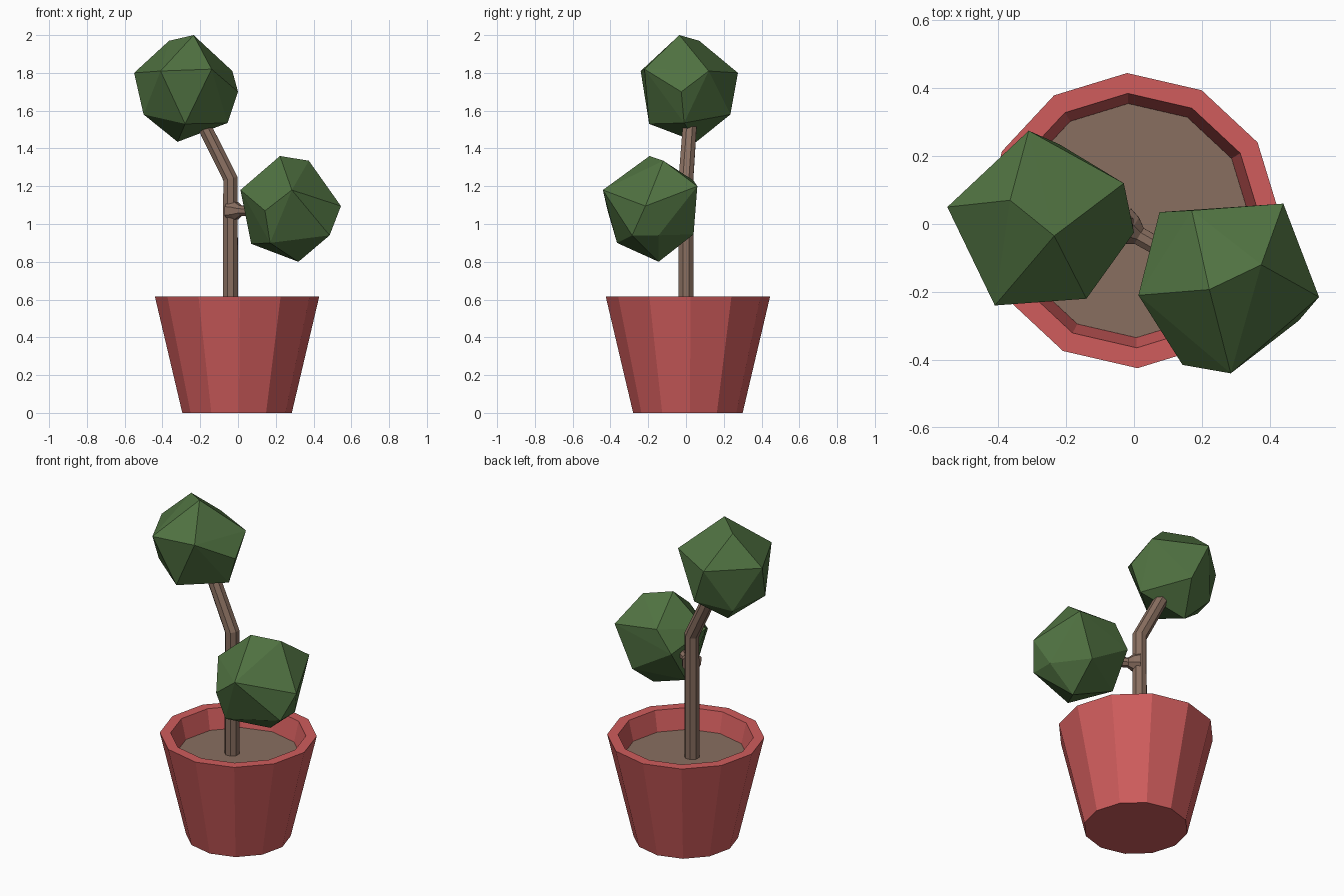
import bpy, bmesh, math
from mathutils import Vector

if "Cube" in bpy.data.objects:
    bpy.data.objects.remove(bpy.data.objects["Cube"])


def material(name, rgb):
    m = bpy.data.materials.new(name)
    m.diffuse_color = (*rgb, 1)
    m.use_nodes = True
    m.node_tree.nodes["Principled BSDF"].inputs["Base Color"].default_value = m.diffuse_color
    return m


RED = material("red_clay", (0.63, 0.108, 0.108))
BROWN = material("brown", (0.25, 0.158, 0.117))
GREEN = material("leaf_green", (0.08, 0.168, 0.053))


def finish(name, bm, mat):
    bmesh.ops.recalc_face_normals(bm, faces=bm.faces)
    me = bpy.data.meshes.new(name)
    bm.to_mesh(me)
    bm.free()
    me.materials.append(mat)
    ob = bpy.data.objects.new(name, me)
    bpy.context.collection.objects.link(ob)
    return ob


def bridge(bm, rings):
    n = len(rings[0])
    for a, b in zip(rings, rings[1:]):
        for i in range(n):
            j = (i + 1) % n
            bm.faces.new((a[i], a[j], b[j], b[i]))


def lathe(name, profile, mat, sides=12, turn=2):
    bm = bmesh.new()
    rings = []
    for r, z in profile:
        angles = [math.radians(turn + 360 * i / sides) for i in range(sides)]
        rings.append([bm.verts.new((-0.005 + r * math.cos(a), 0.01 + r * math.sin(a), z))
                      for a in angles])
    bridge(bm, rings)
    bm.faces.new(rings[0])
    bm.faces.new(rings[-1])
    return finish(name, bm, mat)


def tube(name, path, radii, mat, sides=8):
    bm = bmesh.new()
    pts = [Vector(p) for p in path]
    rings = []
    for i, (p, r) in enumerate(zip(pts, radii)):
        d = (pts[min(i + 1, len(pts) - 1)] - p).normalized() + (p - pts[max(i - 1, 0)]).normalized()
        d.normalize()
        u = Vector((0, 1, 0.01)).cross(d).normalized()
        v = d.cross(u)
        angles = [2 * math.pi * (k + 0.5) / sides for k in range(sides)]
        rings.append([bm.verts.new(p + r * (u * math.cos(a) + v * math.sin(a))) for a in angles])
    bridge(bm, rings)
    bm.faces.new(rings[0])
    bm.faces.new(rings[-1])
    return finish(name, bm, mat)


def faceted_ball(name, points, mat):
    bm = bmesh.new()
    for p in points:
        bm.verts.new(p)
    bmesh.ops.convex_hull(bm, input=bm.verts)
    bmesh.ops.delete(bm, geom=[v for v in bm.verts if not v.link_faces], context='VERTS')
    return finish(name, bm, mat)


# Pot with thick rim, and soil inside
lathe("pot", [(0.29, 0), (0.435, 0.615), (0.375, 0.615), (0.345, 0.49)], RED)
lathe("soil", [(0.34, 0.47), (0.345, 0.495)], BROWN)

# Bent trunk and side branch with a flared root
tube("trunk", [(-0.04, 0, 0.48), (-0.04, 0, 1.24), (-0.215, 0.025, 1.59)],
     [0.043, 0.042, 0.039], BROWN)
tube("side_branch", [(-0.04, 0, 1.07), (-0.01, -0.02, 1.07), (0.015, -0.035, 1.07), (0.2, -0.14, 1.07)],
     [0.06, 0.05, 0.029, 0.027], BROWN)

# Irregular faceted foliage
faceted_ball("upper_foliage", [
    (-0.235, -0.035, 2.0), (-0.365, 0.07, 1.97), (-0.55, 0.05, 1.8), (-0.41, -0.24, 1.81),
    (-0.14, -0.22, 1.82), (-0.03, 0.12, 1.81), (0, -0.025, 1.7), (-0.31, 0.275, 1.8),
    (-0.28, -0.195, 1.53), (-0.5, -0.05, 1.58), (-0.055, -0.01, 1.535), (-0.22, 0.235, 1.58),
    (-0.42, 0.15, 1.54), (-0.32, 0.055, 1.435)], GREEN)
faceted_ball("lower_foliage", [
    (0.222, -0.193, 1.36), (0.375, -0.12, 1.335), (0.545, -0.215, 1.095), (0.285, -0.44, 1.18),
    (0.013, -0.21, 1.18), (0.44, 0.06, 1.2), (0.17, 0.04, 1.23), (0.075, 0.035, 1.1),
    (0.143, -0.415, 1.07), (0.17, -0.365, 0.9), (0.07, -0.1, 0.895), (0.335, 0.04, 0.945),
    (0.485, -0.285, 0.94), (0.485, -0.145, 0.94), (0.32, -0.145, 0.8)], GREEN)
